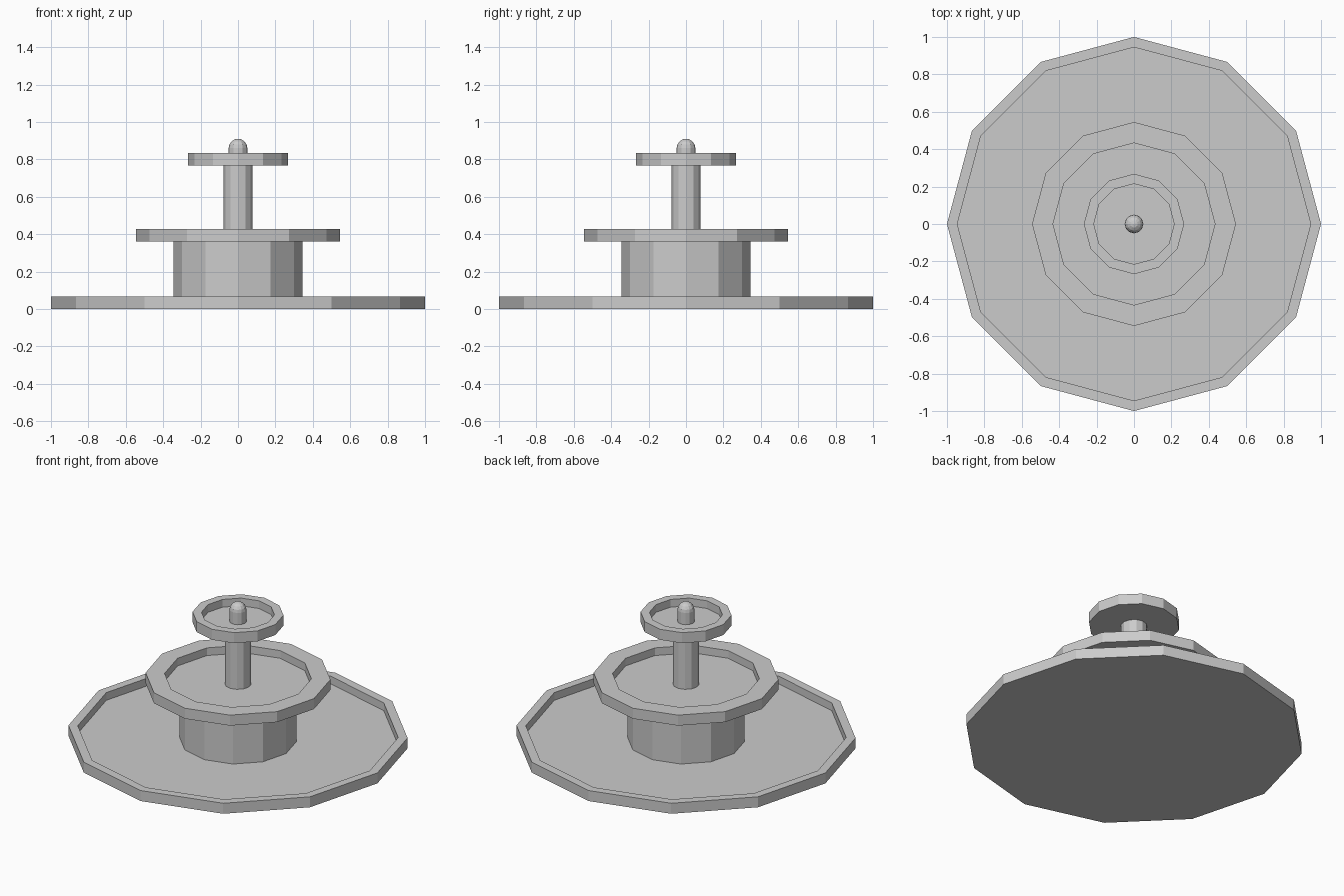
import bpy
import math

SIDES = 12

cube = bpy.data.objects.get("Cube")
if cube:
    bpy.data.objects.remove(cube, do_unlink=True)

grey = bpy.data.materials.new("plain grey")
grey.use_nodes = True
grey.diffuse_color = (0.6, 0.6, 0.6, 1)
shader = next(n for n in grey.node_tree.nodes if n.type == 'BSDF_PRINCIPLED')
shader.inputs["Base Color"].default_value = grey.diffuse_color


def lathe(name, profile):
    """Turn a (radius, height) profile, bottom to top, with capped ends."""
    verts, faces = [], []
    for r, z in profile:
        for i in range(SIDES):
            a = math.tau * i / SIDES
            verts.append((r * math.cos(a), r * math.sin(a), z))
    for k in range(len(profile) - 1):
        for i in range(SIDES):
            j = (i + 1) % SIDES
            low, high = k * SIDES, (k + 1) * SIDES
            faces.append((low + i, low + j, high + j, high + i))
    faces.append(tuple(reversed(range(SIDES))))
    faces.append(tuple(range(len(verts) - SIDES, len(verts))))
    mesh = bpy.data.meshes.new(name)
    mesh.from_pydata(verts, [], faces)
    mesh.materials.append(grey)
    obj = bpy.data.objects.new(name, mesh)
    bpy.context.collection.objects.link(obj)
    return obj


def tray(name, outer, inner, bottom, height=0.068, depth=0.05):
    """Shallow dish with a flat raised rim."""
    top = bottom + height
    lathe(name, [(outer, bottom), (outer, top), (inner, top), (inner, top - depth)])


# Three stacked dishes
tray("bottom_basin", 1.0, 0.945, 0.0)
tray("middle_basin", 0.545, 0.433, 0.36)
tray("top_basin", 0.268, 0.215, 0.766)

# Supports between the dishes
lathe("lower_column", [(0.345, 0.018), (0.345, 0.36)])
lathe("upper_column", [(0.078, 0.378), (0.078, 0.766)])

# Rounded spout: straight stem with a domed tip
dome = [(0.05 * math.cos(math.radians(a)), 0.86 + 0.05 * math.sin(math.radians(a)))
        for a in (0, 22, 45, 67, 88)]
lathe("spout", [(0.05, 0.784)] + dome)
